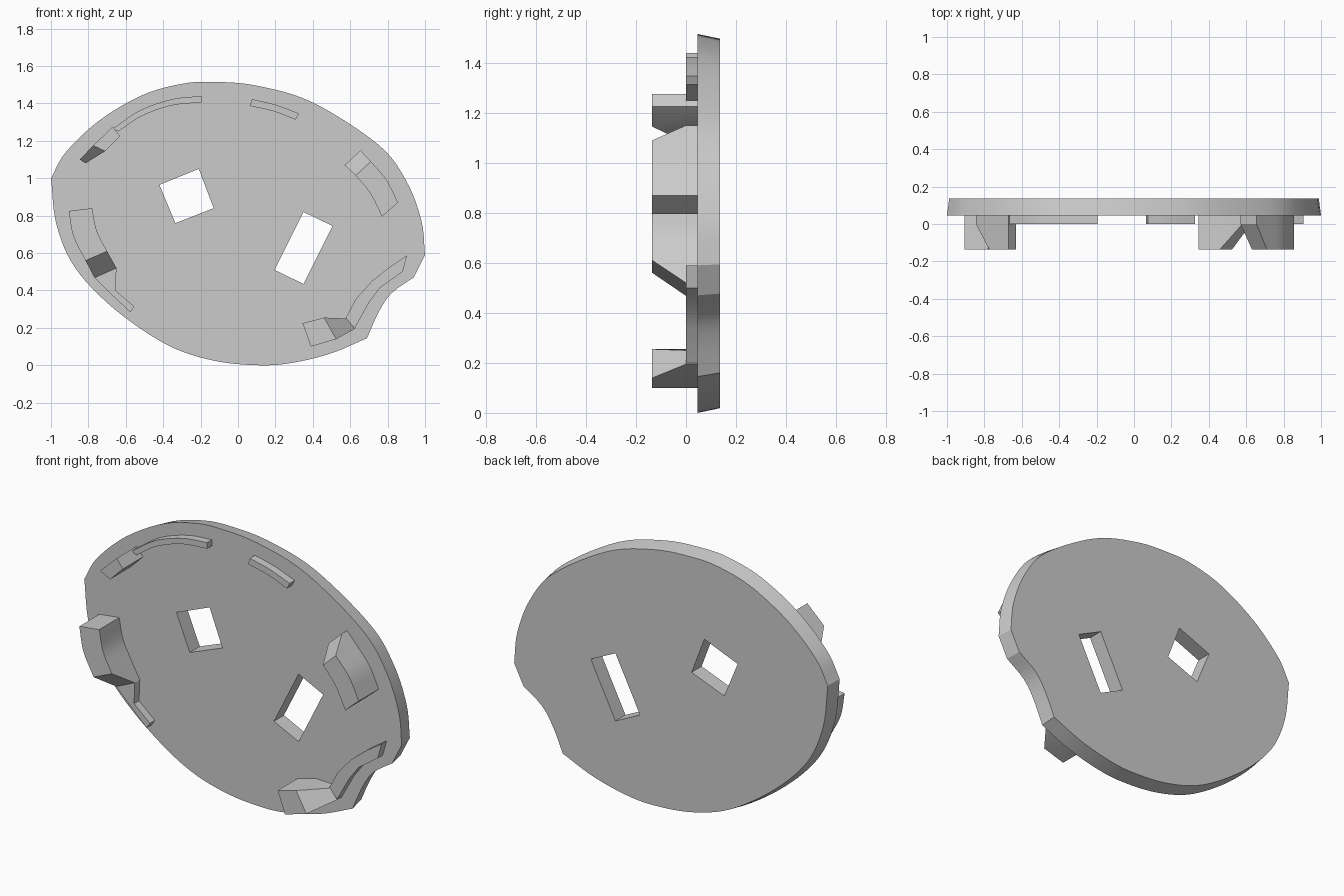
import bpy
import bmesh
from math import radians
from mathutils import Vector

FRONT, BACK = 0.045, 0.135     # faces of the plate
RIB, BLOCK = 0.0, -0.135       # front of the low ribs and of the tall blocks

if "Cube" in bpy.data.objects:
    bpy.data.objects.remove(bpy.data.objects["Cube"], do_unlink=True)

grey = bpy.data.materials.new("plain grey")
grey.use_nodes = True
colour = (0.6, 0.6, 0.6, 1)
grey.diffuse_color = colour
grey.node_tree.nodes["Principled BSDF"].inputs["Base Color"].default_value = colour


def spline(points, steps=6):
    """Smooth open path through points of any dimension."""
    pts = [Vector(p) for p in points]
    pts = [pts[0] * 2 - pts[1]] + pts + [pts[-1] * 2 - pts[-2]]
    path = []
    for a, b, c, d in zip(pts, pts[1:], pts[2:], pts[3:]):
        for i in range(steps):
            t = i / steps
            path.append(b + (c - a) * (t / 2)
                        + (a * 2 - b * 5 + c * 4 - d) * (t * t / 2)
                        + (b * 3 - a - c * 3 + d) * (t ** 3 / 2))
    return path + [pts[-2]]


def finish(name, bm):
    bmesh.ops.recalc_face_normals(bm, faces=bm.faces)
    mesh = bpy.data.meshes.new(name)
    bm.to_mesh(mesh)
    bm.free()
    mesh.materials.append(grey)
    mesh.shade_smooth()
    mesh.set_sharp_from_angle(angle=radians(20))
    obj = bpy.data.objects.new(name, mesh)
    bpy.context.collection.objects.link(obj)
    return obj


def loft(name, rings):
    """Closed solid through a row of equally long rings."""
    bm = bmesh.new()
    loops = [[bm.verts.new(v) for v in ring] for ring in rings]
    for low, high in zip(loops, loops[1:]):
        for i in range(len(low)):
            bm.faces.new((low[i - 1], low[i], high[i], high[i - 1]))
    bm.faces.new(loops[0])
    bm.faces.new(loops[-1])
    return finish(name, bm)


def strip(name, rows, depth, ramp_start=None, ramp_end=None):
    """Raised bar on the plate; each row is inner x, z and outer x, z."""
    rows = [(*r, depth) for r in rows]
    if ramp_start:
        rows.insert(0, (*ramp_start, RIB))
    if ramp_end:
        rows.append((*ramp_end, RIB))
    base = FRONT + 0.01
    return loft(name, [[(a, y, b), (c, y, d), (c, base, d), (a, base, b)]
                       for a, b, c, d, y in rows])


# Plate: smooth rim, notch at the lower right, slightly narrower back
rim = spline([(-1, 1), (-.92, 1.14), (-.74, 1.31), (-.51, 1.445), (-.3, 1.505),
              (-.13, 1.515), (.1, 1.495), (.4, 1.405), (.75, 1.18), (.9, .985),
              (.98, .775), (1, .59)])
notch = spline([(.94, .47), (.82, .385), (.75, .28), (.69, .145)], 3)
bottom = spline([(.69, .145), (.5, .065), (.3, .015), (.12, 0), (-.13, .025),
                 (-.38, .11), (-.66, .3), (-.87, .52), (-.97, .75), (-1, 1)])
outline = rim + notch + bottom[1:-1]
plate = loft("plate", [[(x, FRONT, z) for x, z in outline],
                       [(x * .988, BACK, .757 + (z - .757) * .975) for x, z in outline]])

# Square and oblong openings through the plate
openings = {
    "square": [(-.42, .965), (-.21, 1.05), (-.13, .84), (-.335, .76)],
    "oblong": [(.35, .82), (.505, .745), (.35, .435), (.195, .51)],
}
for name, corners in openings.items():
    cutter = loft(name + "_cutter", [[(x, y, z) for x, z in corners]
                                     for y in (FRONT - .1, BACK + .1)])
    cutter.hide_render = True
    cut = plate.modifiers.new(name, "BOOLEAN")
    cut.operation, cut.solver, cut.object = "DIFFERENCE", "EXACT", cutter
    bpy.context.view_layer.objects.active = plate
    bpy.ops.object.modifier_apply(modifier=cut.name)
    bpy.data.objects.remove(cutter, do_unlink=True)
plate.data.set_sharp_from_angle(angle=radians(20))

# Low ribs along the rim
strip("upper_right_rib", spline([(-.195, 1.405, -.195, 1.44), (-.35, 1.39, -.35, 1.423),
                                 (-.51, 1.335, -.52, 1.365), (-.64, 1.25, -.67, 1.265)]), RIB)
strip("upper_left_rib", spline([(.063, 1.387, .075, 1.423), (.19, 1.358, .2, 1.393),
                                (.308, 1.313, .325, 1.347)]), RIB)
strip("notch_rib", [(.9, .585, .905, .59), (.81, .525, .88, .5), (.715, .45, .76, .415),
                    (.63, .355, .7, .335), (.575, .25, .625, .2)], RIB)
strip("lower_right_rib", [(-.65, .52, -.767, .468), (-.655, .4, -.7, .4),
                          (-.555, .315, -.575, .283)], RIB)

# Tall blocks with one sloping end
strip("right_block", spline([(-.78, .84, -.905, .825), (-.755, .72, -.88, .69),
                             (-.7, .61, -.815, .56)]), BLOCK,
      ramp_end=(-.65, .52, -.767, .468))
strip("upper_right_block", [(-.63, 1.225, -.67, 1.275), (-.71, 1.145, -.775, 1.175)], BLOCK,
      ramp_end=(-.815, 1.08, -.845, 1.1))
strip("left_block", spline([(.63, 1.015, .71, 1.09), (.71, .915, .795, .99),
                            (.77, .795, .855, .87)]), BLOCK,
      ramp_start=(.57, 1.07, .655, 1.15))
strip("lower_left_block", [(.345, .225, .39, .1), (.46, .255, .525, .14)], BLOCK,
      ramp_end=(.58, .25, .625, .195))
